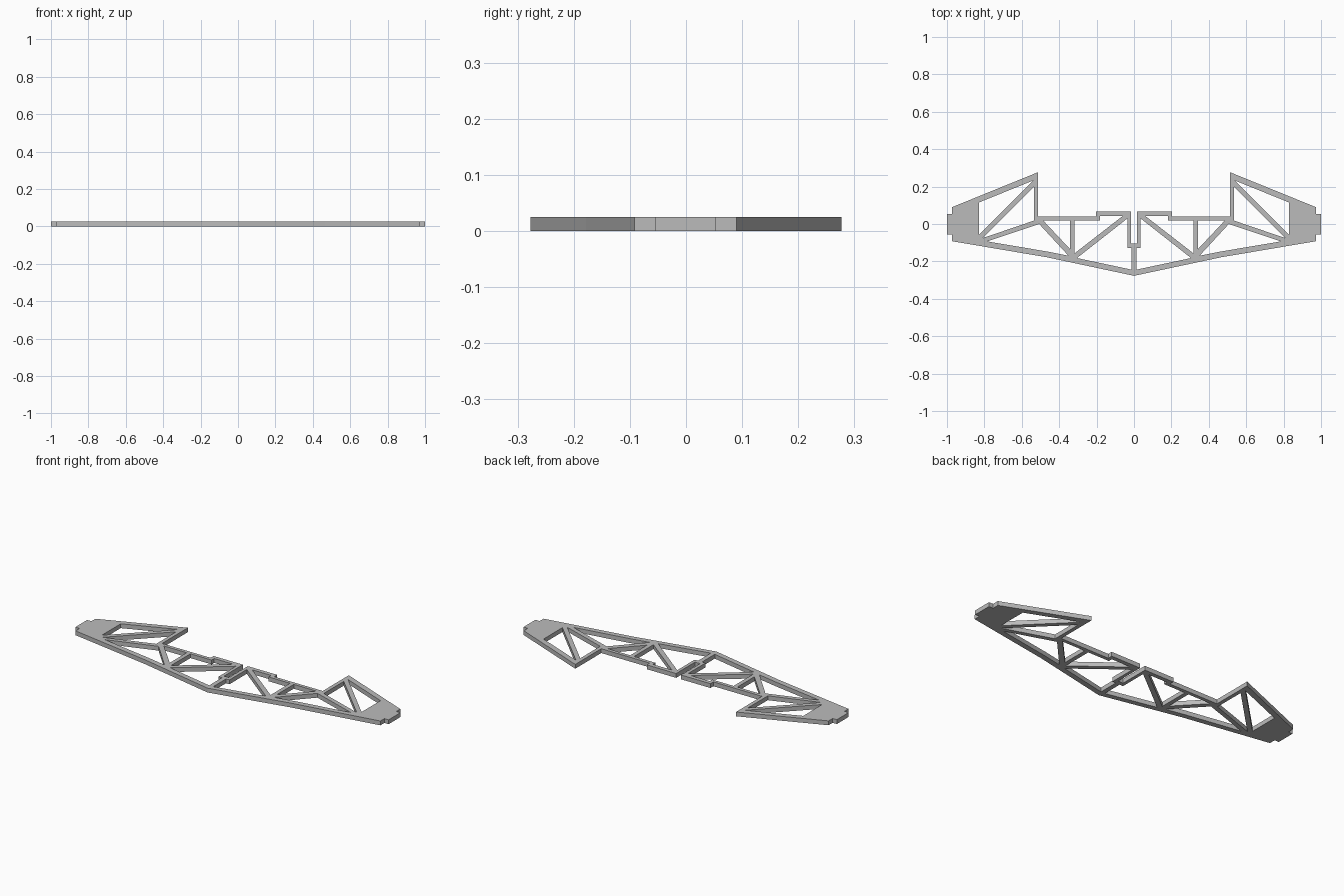
import bpy
import bmesh

THICKNESS = 0.025

cube = bpy.data.objects.get("Cube")
if cube:
    bpy.data.objects.remove(cube, do_unlink=True)

grey = bpy.data.materials.new("plain grey")
grey.use_nodes = True
colour = (0.5, 0.5, 0.5, 1)
grey.diffuse_color = colour
grey.node_tree.nodes["Principled BSDF"].inputs["Base Color"].default_value = colour


def mirrored(points):
    return [(-x, y) for x, y in reversed(points)]


def add_loop(curve, points):
    spline = curve.splines.new("POLY")
    spline.points.add(len(points) - 1)
    for point, (x, y) in zip(spline.points, points):
        point.co = (x, y, 0, 1)
    spline.use_cyclic_u = True


# Left half of the outline: swept front edge, end tab, rear wing, stepped bar, centre slot
front_tip = (0, -0.277)
outline = [
    (0.465, -0.178), (0.973, -0.092), (0.973, -0.055), (1.0, -0.055),
    (1.0, 0.053), (0.973, 0.053), (0.973, 0.09), (0.513, 0.277),
    (0.513, 0.04), (0.203, 0.04), (0.203, 0.067), (0.016, 0.067),
    (0.016, -0.105),
]

# Openings that leave the truss bars standing
openings = [
    # beside the centre post
    [(0.013, -0.128), (0.035, -0.128), (0.035, 0.03), (0.305, -0.182), (0.013, -0.244)],
    # under the stepped bar
    [(0.06, 0.043), (0.182, 0.043), (0.182, 0.02), (0.318, 0.02), (0.318, -0.157)],
    # outside the upright
    [(0.342, 0.02), (0.487, 0.02), (0.342, -0.134)],
    # along the front edge
    [(0.507, 0.0), (0.785, -0.093), (0.465, -0.147), (0.35, -0.17)],
    # inner wing
    [(0.535, 0.2), (0.535, 0.018), (0.811, -0.076)],
    # outer wing
    [(0.54, 0.232), (0.829, 0.115), (0.829, -0.057)],
]

# Fill the flat profile and give it thickness
profile = bpy.data.curves.new("truss_profile", "CURVE")
profile.dimensions = "2D"
profile.fill_mode = "BOTH"
profile.extrude = THICKNESS / 2
add_loop(profile, [front_tip] + outline + mirrored(outline))
for opening in openings:
    add_loop(profile, opening)
    add_loop(profile, mirrored(opening))

source = bpy.data.objects.new("truss_profile", profile)
bpy.context.collection.objects.link(source)
bpy.context.view_layer.update()
evaluated = source.evaluated_get(bpy.context.evaluated_depsgraph_get())
mesh = bpy.data.meshes.new_from_object(evaluated)
bpy.data.objects.remove(source, do_unlink=True)

# Weld the caps to the walls and rest the frame on the ground
bm = bmesh.new()
bm.from_mesh(mesh)
bmesh.ops.remove_doubles(bm, verts=bm.verts, dist=0.0001)
bmesh.ops.recalc_face_normals(bm, faces=bm.faces)
bmesh.ops.translate(bm, verts=bm.verts, vec=(0, 0, THICKNESS / 2))
for face in bm.faces:
    face.smooth = False
    face.material_index = 0
bm.to_mesh(mesh)
bm.free()
mesh.materials.clear()
mesh.materials.append(grey)

frame = bpy.data.objects.new("truss_frame", mesh)
bpy.context.collection.objects.link(frame)
